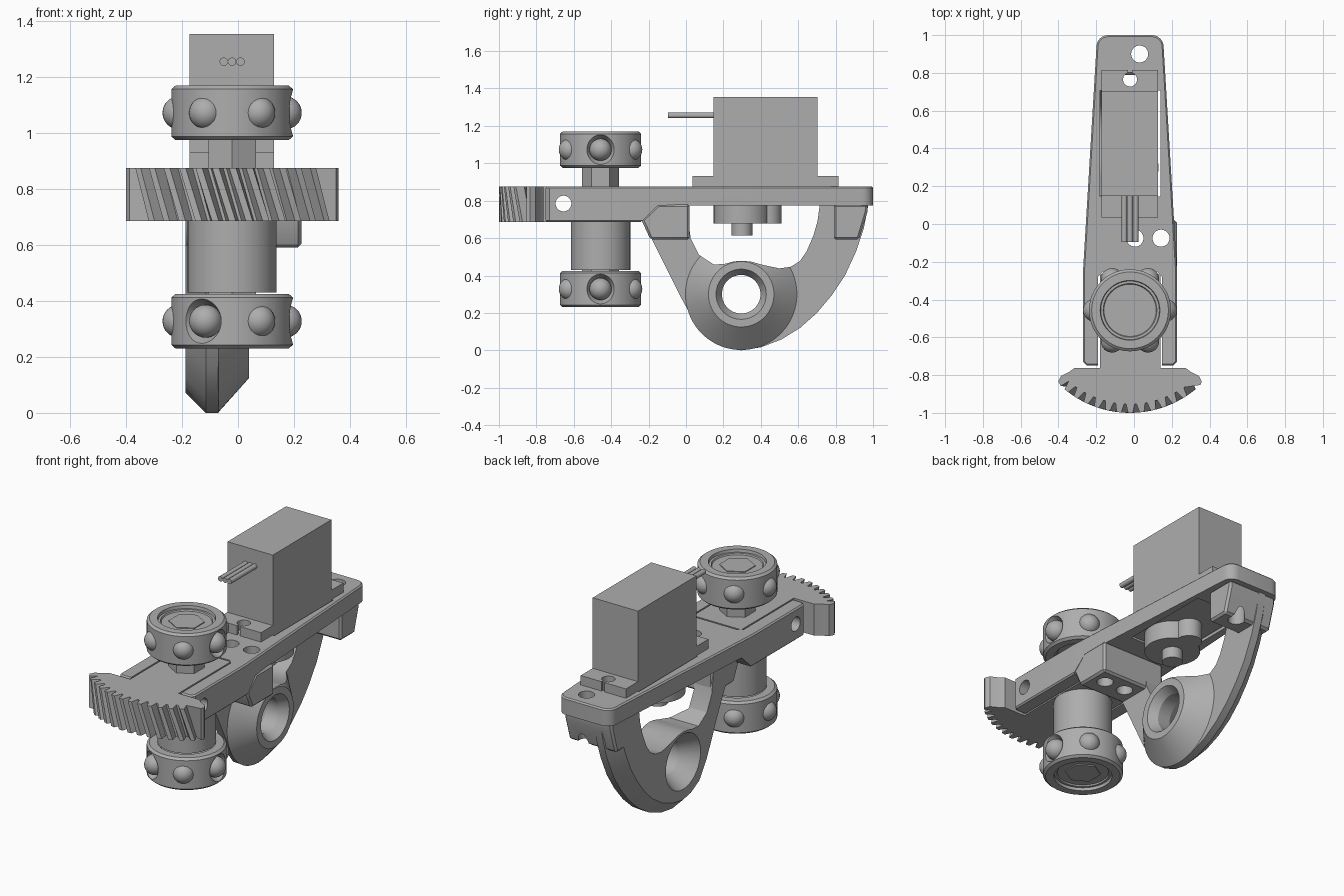
import bpy, bmesh, math
from mathutils import Matrix, Vector

old = bpy.data.objects.get("Cube")
if old:
    bpy.data.objects.remove(old, do_unlink=True)

grey = bpy.data.materials.new("plain_grey")
grey.use_nodes = True
grey.diffuse_color = (0.42, 0.42, 0.42, 1)
grey.node_tree.nodes["Principled BSDF"].inputs["Base Color"].default_value = grey.diffuse_color

CX, CY = -0.021, -0.457          # wheel axle position
PLATE_LO, PLATE_HI = 0.774, 0.876
FRONT_LO = 0.687


def finish(name, bm):
    bmesh.ops.recalc_face_normals(bm, faces=bm.faces[:])
    mesh = bpy.data.meshes.new(name)
    bm.to_mesh(mesh)
    bm.free()
    mesh.materials.append(grey)
    obj = bpy.data.objects.new(name, mesh)
    bpy.context.collection.objects.link(obj)
    return obj


def place(axis, a, b, t):
    return {"x": (t, a, b), "y": (a, t, b), "z": (a, b, t)}[axis]


def loft(name, loops):
    """Closed loops with equal counts, skinned and capped at both ends."""
    bm = bmesh.new()
    rings = [[bm.verts.new(p) for p in loop] for loop in loops]
    n = len(rings[0])
    for r, s in zip(rings, rings[1:]):
        for i in range(n):
            bm.faces.new((r[i], r[(i + 1) % n], s[(i + 1) % n], s[i]))
    bm.faces.new(rings[0])
    bm.faces.new(rings[-1])
    return finish(name, bm)


def prism(name, pts, axis, lo, hi):
    return loft(name, [[place(axis, a, b, t) for a, b in pts] for t in (lo, hi)])


def circle(a, b, r, n=40, turn=0.0):
    return [(a + r * math.cos(turn + math.tau * i / n), b + r * math.sin(turn + math.tau * i / n))
            for i in range(n)]


def rect(a0, a1, b0, b1):
    return [(a0, b0), (a1, b0), (a1, b1), (a0, b1)]


def lathe(name, profile, matrix, steps=64):
    """Spin (radius, height) points around local z."""
    bm = bmesh.new()
    vs = [bm.verts.new((r, 0, h)) for r, h in profile]
    es = [bm.edges.new(p) for p in zip(vs, vs[1:])]
    bmesh.ops.spin(bm, geom=vs + es, cent=(0, 0, 0), axis=(0, 0, 1), angle=math.tau, steps=steps)
    bmesh.ops.remove_doubles(bm, verts=bm.verts[:], dist=1e-5)
    bm.transform(matrix)
    return finish(name, bm)


def cut(obj, *cutters):
    for c in cutters:
        mod = obj.modifiers.new("cut", "BOOLEAN")
        mod.operation, mod.solver, mod.object = "DIFFERENCE", "EXACT", c
        bpy.context.view_layer.objects.active = obj
        bpy.ops.object.modifier_apply(modifier=mod.name)
    for c in cutters:
        bpy.data.objects.remove(c, do_unlink=True)


def hole(a, b, r, axis="z", lo=0.5, hi=1.0):
    return prism("cutter", circle(a, b, r), axis, lo, hi)


def bevel(obj, width):
    mod = obj.modifiers.new("bevel", "BEVEL")
    mod.width, mod.segments, mod.limit_method = width, 1, "ANGLE"
    mod.angle_limit = math.radians(50)
    bpy.context.view_layer.objects.active = obj
    bpy.ops.object.modifier_apply(modifier=mod.name)


# Base plate: tapered, rounded back, forked front
half = [(0.229, -0.75), (0.249, -0.73), (0.249, -0.25), (0.178, 0.935)]
half += [(0.116 + 0.062 * math.cos(t * math.pi / 12), 0.938 + 0.062 * math.sin(t * math.pi / 12))
         for t in range(1, 7)]
outline = [(CX + x, y) for x, y in half] + [(CX - x, y) for x, y in reversed(half)]
plate = prism("base_plate", outline, "z", FRONT_LO, PLATE_HI)
bevel(plate, 0.008)
cut(plate,
    prism("cutter", [(-0.24, 0.6), (-0.24, FRONT_LO), (-0.15, PLATE_LO), (1.1, PLATE_LO), (1.1, 0.6)],
          "x", -1, 1),
    prism("cutter", [(CX - 0.169, -1), (CX + 0.169, -1), (CX + 0.169, -0.28), (CX + 0.145, -0.255),
                     (CX - 0.145, -0.255), (CX - 0.169, -0.28)], "z", 0.5, 1),
    prism("cutter", rect(-0.181, 0.14, 0.146, 0.706), "z", 0.5, 1),
    hole(0.005, -0.075, 0.045), hole(0.143, -0.075, 0.045), hole(0.03, 0.9, 0.045),
    hole(-0.021, 0.765, 0.037), hole(-0.655, 0.785, 0.042, "x", -1, 1))


# Gear sector with slanted teeth, seated in the fork
def gear_loop(z, twist):
    def polar(r, a):
        return (CX + r * math.sin(a), CY - r * math.cos(a), z)
    pts = [(CX - s * x, y, z) for s, x, y in ((-1, 0.16, -0.265), (1, 0.16, -0.265), (1, 0.16, -0.763),
                                              (1, 0.295, -0.763), (1, 0.325, -0.785))]
    pts += [polar(0.505, -0.81), polar(0.535, -0.79), polar(0.543, -0.74)]
    pitch = 0.112
    for i in range(12):
        a = -0.67 + twist + i * pitch
        pts += [polar(r, a + f * pitch) for f, r in ((0.1, 0.497), (0.3, 0.543), (0.7, 0.543), (0.9, 0.497))]
    pts += [polar(0.543, 0.755), polar(0.535, 0.79), polar(0.505, 0.81)]
    return pts + [(CX + 0.325, -0.785, z), (CX + 0.295, -0.763, z), (CX + 0.16, -0.763, z)]


gear = loft("gear_sector", [gear_loop(FRONT_LO, 0.055), gear_loop(PLATE_HI, -0.055)])
cut(gear, hole(-0.655, 0.785, 0.042, "x", -1, 1))

# Axle, hub and the two ball wheels
prism("hex_axle", circle(CX, CY, 0.098, 6, math.pi / 2), "z", 0.25, 1.15)
prism("lower_hub", circle(CX, CY, 0.159, 64), "z", 0.43, 0.69)
side = [(0, 0.072), (0.138, 0.072), (0.142, 0.08), (0.155, 0.08), (0.158, 0.097), (0.203, 0.097),
        (0.217, 0.085)]
for label, z in (("upper", 1.073), ("lower", 0.328)):
    hub = Matrix.Translation((CX, CY, z))
    wheel = lathe(label + "_wheel", side + [(r, -h) for r, h in reversed(side)], hub, 72)
    cones = []
    for i in range(6):
        arm = hub @ Matrix.Rotation(i * math.pi / 3, 4, "Z")
        cones.append(lathe("cutter", [(0, 0.165), (0.052, 0.165), (0.092, 0.24), (0, 0.24)],
                           arm @ Matrix.Rotation(math.pi / 2, 4, "Y"), 32))
        bm = bmesh.new()
        bmesh.ops.create_uvsphere(bm, u_segments=28, v_segments=16, radius=0.059,
                                  matrix=arm @ Matrix.Translation((0.19, 0, 0)))
        finish(f"{label}_ball_{i + 1}", bm)
    cut(wheel, *cones)

# Motor: body, flange, gearbox, output shaft and wires
prism("motor_body", rect(-0.173, 0.128, 0.147, 0.702), "z", 0.785, 1.355)
flange = prism("motor_flange", rect(-0.173, 0.128, 0.035, 0.816), "z", 0.874, 0.932)
cut(flange, hole(CX, 0.765, 0.037), hole(CX, 0.085, 0.037),
    prism("cutter", rect(CX - 0.01, CX + 0.01, 0.77, 0.9), "z", 0.8, 1),
    prism("cutter", rect(CX - 0.01, CX + 0.01, 0, 0.08), "z", 0.8, 1))
prism("gearbox_large", circle(CX, 0.299, 0.151, 48), "z", 0.678, 0.79)
prism("gearbox_small", circle(CX, 0.44, 0.07, 32), "z", 0.678, 0.79)
prism("output_shaft", circle(CX, 0.299, 0.056, 32), "z", 0.613, 0.69)
for i in (-1, 0, 1):
    prism(f"wire_{i + 2}", circle(CX + 0.03 * i, 1.256, 0.015, 16), "y", -0.095, 0.16)

# Mounting blocks below the plate
front = prism("front_block", [(-0.235, 0.69), (-0.19, 0.592), (0.02, 0.592), (0.02, 0.78), (-0.15, 0.78),
                              (-0.235, 0.7)], "x", -0.188, 0.227)
back = prism("back_block", [(0.79, 0.78), (0.79, 0.592), (0.925, 0.592), (0.97, 0.74), (0.972, 0.78)],
             "x", -0.188, 0.13)
bevel(front, 0.012)
bevel(back, 0.012)
cut(front, hole(0.005, -0.075, 0.045), hole(0.143, -0.075, 0.045))
cut(back, hole(0.03, 0.9, 0.045))

# Bracket arch: stations pair an outer and an inner point (y, z)
stations = [((-0.235, 0.70), (0.0, 0.775)), ((-0.16, 0.55), (0.025, 0.60)), ((-0.09, 0.41), (0.07, 0.51)),
            ((-0.02, 0.27), (0.15, 0.458)), ((0.035, 0.17), (0.21, 0.463)), ((0.12, 0.06), (0.25, 0.474)),
            ((0.21, 0.015), (0.28, 0.478)), ((0.295, 0.0), (0.30, 0.479)), ((0.40, 0.016), (0.35, 0.474)),
            ((0.51, 0.058), (0.41, 0.457)), ((0.61, 0.12), (0.5, 0.438)), ((0.7, 0.2), (0.56, 0.447)),
            ((0.78, 0.295), (0.61, 0.478)), ((0.85, 0.4), (0.645, 0.53)), ((0.91, 0.53), (0.68, 0.61)),
            ((0.95, 0.65), (0.703, 0.69)), ((0.975, 0.777), (0.715, 0.777))]
loops = []
for o, i in stations:
    o, i = Vector(o), Vector(i)
    c = o + (i - o).normalized() * 0.073
    loops.append([(x, p.x, p.y) for x, p in ((-0.188, i), (-0.188, c), (-0.115, o), (-0.07, o), (-0.07, i))])
arch = loft("bracket_arch", loops)

# Conical boss and flared bore through the bracket
bore_axis = Matrix.Translation((0, 0.295, 0.3)) @ Matrix.Rotation(math.pi / 2, 4, "Y")
boss = lathe("bracket_boss", [(0, -0.15), (0.17, -0.15), (0.17, -0.08), (0.298, -0.07), (0.175, 0.04),
                              (0, 0.04)], bore_axis, 72)
bore = [(0, -0.2), (0.17, -0.2), (0.165, -0.188), (0.103, -0.09), (0.103, -0.01), (0.135, 0.041),
        (0.14, 0.06), (0, 0.06)]
cut(boss, prism("cutter", [(-0.1, 0.9)] + [i for o, i in stations[1:14]] + [(0.7, 0.9)], "x", -0.3, 0.2),
    lathe("cutter", bore, bore_axis, 48))
cut(arch, lathe("cutter", bore, bore_axis, 48))

# Smooth round faces, keep hard edges crisp
for obj in bpy.context.scene.objects:
    obj.select_set(obj.type == "MESH" and obj.data.materials[:1] == [grey])
bpy.ops.object.shade_smooth_by_angle(angle=math.radians(28))
